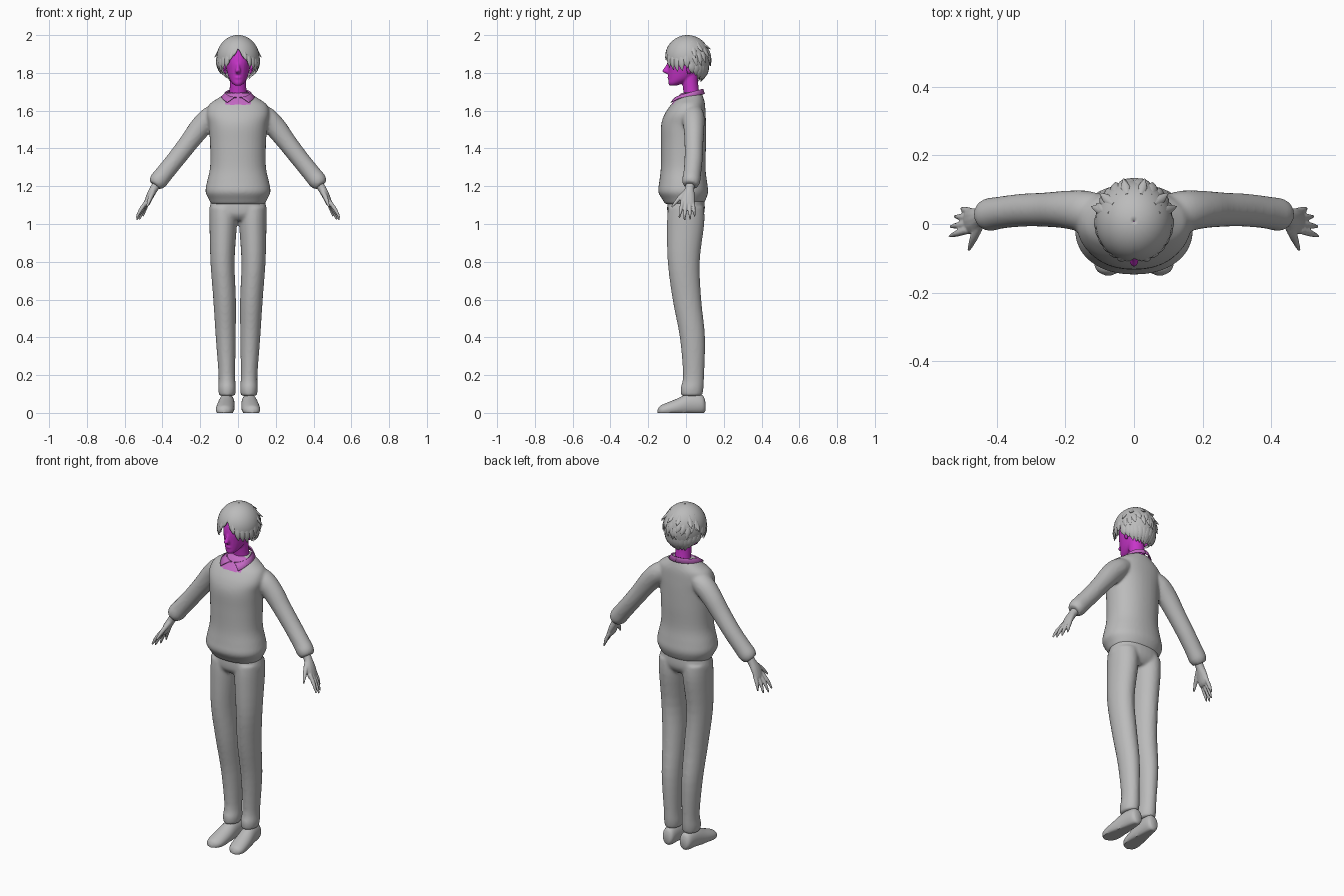
import bpy, bmesh, random
from math import sin, cos, pi, radians, sqrt
from mathutils import Vector

cube = bpy.data.objects.get("Cube")
if cube:
    bpy.data.objects.remove(cube)
random.seed(4)


def material(name, rgb):
    mat = bpy.data.materials.new(name)
    mat.use_nodes = True
    color = (*rgb, 1)
    mat.diffuse_color = color
    mat.node_tree.nodes["Principled BSDF"].inputs["Base Color"].default_value = color
    return mat


GREY = material("grey", (0.5, 0.5, 0.5))
MAGENTA = material("magenta", (0.57, 0.035, 0.58))
PINK = material("soft_magenta", (0.55, 0.14, 0.55))
SIDES = (("left", 1), ("right", -1))


def grid(name, rows, mat, closed=True, caps=True, angle=50):
    """Skin rows of points into one smooth object."""
    bm = bmesh.new()
    rings = [[bm.verts.new(p) for p in row] for row in rows]
    n = len(rings[0])
    for a, b in zip(rings, rings[1:]):
        for i in range(n if closed else n - 1):
            j = (i + 1) % n
            bm.faces.new((a[i], a[j], b[j], b[i]))
    if caps:
        bm.faces.new(rings[0])
        bm.faces.new(rings[-1])
    bmesh.ops.recalc_face_normals(bm, faces=bm.faces)
    mesh = bpy.data.meshes.new(name)
    bm.to_mesh(mesh)
    bm.free()
    mesh.materials.append(mat)
    obj = bpy.data.objects.new(name, mesh)
    bpy.context.collection.objects.link(obj)
    bpy.ops.object.select_all(action="DESELECT")
    obj.select_set(True)
    bpy.context.view_layer.objects.active = obj
    bpy.ops.object.shade_smooth_by_angle(angle=radians(angle))
    return obj


def spline(keys, steps):
    """Catmull-Rom interpolation of number tuples."""
    pts = [Vector(k) for k in keys]
    out = []
    for i in range(len(pts) - 1):
        p0, p1, p2 = pts[max(i - 1, 0)], pts[i], pts[i + 1]
        p3 = pts[min(i + 2, len(pts) - 1)]
        for s in range(steps):
            t = s / steps
            out.append(p1 + (p2 - p0) * (t / 2)
                       + (p0 * 2 - p1 * 5 + p2 * 4 - p3) * (t * t / 2)
                       + (p1 * 3 - p0 - p2 * 3 + p3) * (t ** 3 / 2))
    return out + [pts[-1]]


def loft(name, keys, mat, side=1, ref=(0, 1, 0), axis=None, segs=24, steps=4, power=1.0):
    """Keys are x, y, z, radius across, radius along ref."""
    path = spline(keys, steps)
    centres = [Vector((k[0] * side, k[1], k[2])) for k in path]
    rows = []
    for i, (c, k) in enumerate(zip(centres, path)):
        t = Vector(axis) if axis else centres[min(i + 1, len(path) - 1)] - centres[max(i - 1, 0)]
        t.normalize()
        u = Vector(ref)
        u = (u - t * u.dot(t)).normalized()
        v = t.cross(u)
        row = []
        for s in range(segs):
            ca, sa = cos(2 * pi * s / segs), sin(2 * pi * s / segs)
            ca = abs(ca) ** power * (1 if ca > 0 else -1)
            sa = abs(sa) ** power * (1 if sa > 0 else -1)
            p = c + v * (ca * max(k[3], 0.001)) + u * (sa * max(k[4], 0.001))
            p.z = max(p.z, 0)
            row.append(p)
        rows.append(row)
    return grid(name, rows, mat)


def fuse(parts, voxel, rounds):
    """Melt overlapping parts into the first one."""
    for part in parts:
        part.select_set(True)
    body = parts[0]
    bpy.context.view_layer.objects.active = body
    bpy.ops.object.join()
    remesh = body.modifiers.new("melt", "REMESH")
    remesh.mode = "VOXEL"
    remesh.voxel_size = voxel
    smooth = body.modifiers.new("soften", "SMOOTH")
    smooth.factor = .5
    smooth.iterations = rounds
    bpy.ops.object.convert(target="MESH")
    bpy.ops.object.shade_smooth()
    return body


UP = (0, 0, 1)

# Sweater body and sleeves, with the shirt showing in the front neckline
sweater = [loft("sweater", [
    (0, -.01, 1.105, .142, .1), (0, -.01, 1.13, .154, .115), (0, -.015, 1.17, .172, .132),
    (0, -.015, 1.22, .165, .127), (0, -.015, 1.3, .148, .118), (0, -.013, 1.42, .148, .119),
    (0, -.013, 1.52, .155, .119), (0, -.005, 1.58, .166, .109), (0, .01, 1.63, .154, .091),
    (0, .02, 1.66, .115, .075), (0, .028, 1.695, .06, .055)],
    GREY, axis=UP, segs=40, power=.92)]
for label, s in SIDES:
    sweater.append(loft(label + "_sleeve", [
        (.09, .035, 1.6, .045, .05), (.145, .038, 1.565, .058, .06), (.2, .042, 1.51, .057, .055),
        (.26, .042, 1.432, .051, .05), (.33, .04, 1.342, .048, .048), (.39, .033, 1.268, .048, .047),
        (.423, .027, 1.227, .048, .048), (.44, .023, 1.205, .036, .037)], GREY, s))
sweater = fuse(sweater, .008, 5)
sweater.data.materials.append(PINK)
for face in sweater.data.polygons:
    c = face.center
    if c.z > 1.632 and c.y < 0 and abs(c.x) < .066:
        face.material_index = 1

# Trousers: seat and legs melted together
trousers = [loft("trousers", [
    (0, 0, 1.15, .135, .095), (0, 0, 1.08, .152, .1),
    (0, -.002, 1.045, .15, .092), (0, -.002, 1.02, .13, .07)], GREY, axis=UP, segs=32, power=.9)]
for label, s in SIDES:
    trousers.append(loft(label + "_trouser_leg", [
        (.076, 0, 1.09, .075, .095), (.078, -.002, 1, .073, .099), (.082, -.012, .8, .064, .085),
        (.071, .005, .6, .06, .076), (.065, .034, .4, .053, .067), (.059, .04, .2, .044, .056),
        (.058, .032, .13, .047, .061), (.058, .03, .09, .042, .055)], GREY, s, axis=UP))
fuse(trousers, .008, 6)

for label, s in SIDES:
    loft(label + "_shoe", [
        (.055, .102, .035, .02, .025), (.056, .085, .045, .035, .05), (.06, .02, .045, .042, .058),
        (.066, -.05, .028, .048, .046), (.071, -.11, .016, .046, .034), (.074, -.138, .012, .032, .024),
        (.075, -.15, .008, .008, .008)], GREY, s, ref=UP, axis=(0, -1, 0))

    # Hand
    hand = [loft(label + "_hand", [
        (.42, .024, 1.225, .024, .026), (.443, .02, 1.19, .022, .024), (.465, .012, 1.15, .02, .035),
        (.482, .008, 1.11, .016, .038), (.49, .008, 1.096, .01, .032)], GREY, s, segs=12)]
    tips = ((.538, -.036, 1.032), (.536, -.008, 1.02), (.523, .022, 1.022), (.503, .046, 1.04))
    for i, (x, y, z) in enumerate(tips):
        root = Vector((.484 - i * .003, -.018 + i * .018, 1.12))
        mid = root.lerp(Vector((x, y, z)), .55) + Vector((.003, 0, .002))
        hand.append(loft(f"{label}_finger_{i + 1}", [
            (*root, .011, .011), (*mid, .0105, .0095), (x, y, z, .005, .004)], GREY, s, segs=8))
    hand.append(loft(label + "_thumb", [
        (.45, -.002, 1.17, .014, .014), (.467, -.04, 1.132, .012, .012),
        (.482, -.076, 1.09, .005, .005)], GREY, s, ref=UP, segs=8))
    fuse(hand, .004, 2)

    # Ear
    loft(label + "_ear", [
        (.064, .015, 1.795, .004, .006), (.07, .018, 1.81, .008, .014),
        (.075, .024, 1.835, .009, .02), (.072, .026, 1.852, .003, .008)], MAGENTA, s, axis=UP, segs=12)

# Head with neck, nose and lips
fuse([loft("head", [
    (0, -.07, 1.732, .014, .016), (0, -.054, 1.745, .031, .04), (0, -.028, 1.77, .047, .066),
    (0, -.008, 1.81, .06, .088), (0, 0, 1.86, .069, .097), (0, .007, 1.92, .072, .088),
    (0, .008, 1.965, .05, .06)], MAGENTA, axis=UP),
    loft("neck", [
        (0, .035, 1.65, .05, .046), (0, .028, 1.7, .045, .042),
        (0, .022, 1.75, .044, .042), (0, .02, 1.8, .045, .045)], MAGENTA, axis=UP),
    loft("nose", [
        (0, -.088, 1.86, .006, .008), (0, -.098, 1.83, .01, .014), (0, -.106, 1.808, .014, .02),
        (0, -.092, 1.794, .008, .008)], MAGENTA, axis=UP, segs=12),
    loft("lips", [
        (0, -.082, 1.786, .012, .01), (0, -.086, 1.774, .02, .013),
        (0, -.08, 1.762, .012, .01)], MAGENTA, axis=UP, segs=12)], .005, 4)

# Shirt collar: folded flaps that part at the front
for label, s in SIDES:
    rows = []
    for i in range(19):
        t = i / 18
        top, low = radians(4 + 176 * t), radians(40 + 140 * t)
        inner = Vector((s * .06 * sin(top), .02 - .066 * cos(top), 1.69 - .022 * cos(top)))
        outer = Vector((s * .088 * sin(low), -.003 - .101 * cos(low),
                        1.672 - .016 * cos(low) - .016 * max(0, 1 - t * 4)))
        ridge = inner.lerp(outer, .3) + Vector((0, 0, .009))
        rows.append((inner, ridge, outer))
    flap = grid(label + "_collar", rows, PINK, closed=False, caps=False)
    solid = flap.modifiers.new("thickness", "SOLIDIFY")
    solid.thickness = .005
    solid.offset = 0


# Hair: a cap with a parted fringe, then tapered locks
def hair_point(a, z, grow=1.0):
    dz = z - 1.88
    k = grow * sqrt(max(0, 1 - (dz / (.12 if dz > 0 else .155)) ** 2))
    return Vector((.113 * k * sin(a), .008 - .12 * k * cos(a), z))


def hairline(a):
    d = abs((a + pi) % (2 * pi) - pi) / pi * 180
    if d < 32:
        return 1.925 - .08 * d / 32
    if d < 100:
        return 1.845
    return 1.845 - .075 * min(1, (d - 100) / 40)


COLUMNS = 64
rows = [[hair_point(2 * pi * i / COLUMNS, 1.99999) for i in range(COLUMNS)]]
for r in range(1, 15):
    t = r / 14
    row = []
    for i in range(COLUMNS):
        a = 2 * pi * i / COLUMNS
        low = hairline(a) + (.005 if i % 4 < 2 else -.005)
        row.append(hair_point(a, 2 - (2 - low) * t * t))
    rows.append(row)
cap = grid("hair_cap", rows, GREY, caps=False)
shell = cap.modifiers.new("thickness", "SOLIDIFY")
shell.thickness = .01
shell.offset = -1


def lock(index, degrees, start, tip, flare, width, sweep=0.0):
    a = radians(degrees)
    b = a + radians(sweep)
    mid = start * .4 + tip * .6
    p = hair_point(a, start, .95)
    q = hair_point((a + b) / 2, mid, .99)
    e = hair_point(b, tip, flare)
    loft(f"hair_lock_{index}", [
        (*p, .004, width * .5), (*q, .006, width), (*e, .001, .001)],
        GREY, ref=(cos(a), sin(a), 0), segs=8)


count = 0
for s in (1, -1):
    # Fringe and temples
    for d, tip, width in ((17, 1.865, .011), (30, 1.825, .014), (43, 1.815, .016),
                          (56, 1.805, .017), (70, 1.81, .018), (84, 1.825, .018)):
        count += 1
        lock(count, s * d, 1.925, tip, 1.03, width, s * 6)
    # Sides and back, in two layers
    for d in range(100, 180, 13):
        count += 1
        low = 1.8 - .045 * min(1, (d - 100) / 40)
        lock(count, s * d, 1.87, low + random.uniform(-.006, .006), 1.0, .02, s * 5)
        count += 1
        lock(count, s * (d + 6), 1.95, random.uniform(1.83, 1.89), 1.06, .015, s * 8)
    # Stray tufts
    for d, z in ((165, 1.925), (128, 1.91), (108, 1.88)):
        count += 1
        lock(count, s * d, 1.965, z, 1.16, .013)
